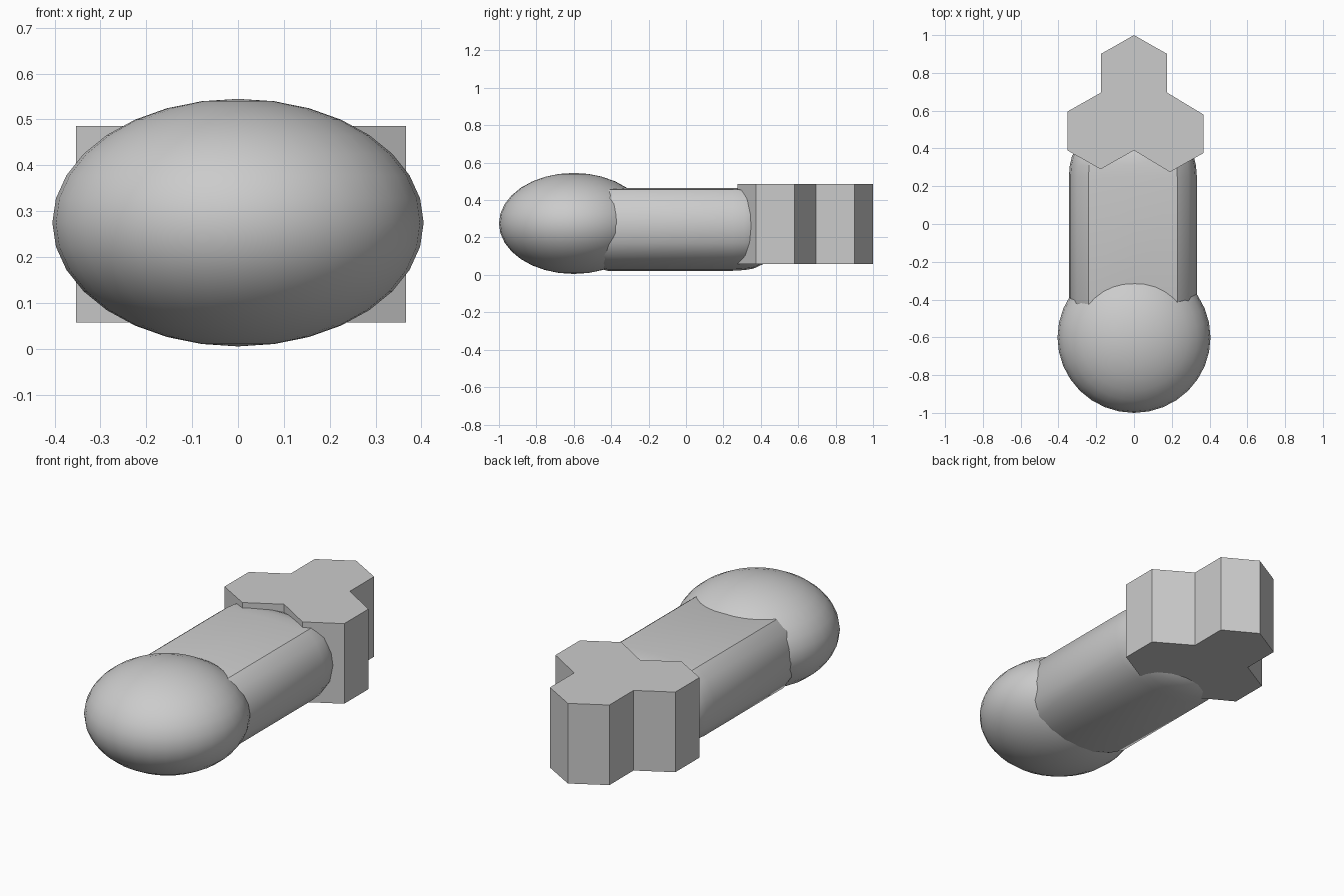
import bpy
import bmesh

if "Cube" in bpy.data.objects:
    bpy.data.objects.remove(bpy.data.objects["Cube"])


def finish(name, bm, smooth_angle=None):
    bmesh.ops.recalc_face_normals(bm, faces=bm.faces)
    mesh = bpy.data.meshes.new(name)
    bm.to_mesh(mesh)
    bm.free()
    obj = bpy.data.objects.new(name, mesh)
    bpy.context.collection.objects.link(obj)
    if smooth_angle:
        bpy.ops.object.select_all(action='DESELECT')
        obj.select_set(True)
        bpy.context.view_layer.objects.active = obj
        bpy.ops.object.shade_smooth_by_angle(angle=smooth_angle)
    return obj


# Rounded front end: a squashed sphere
bm = bmesh.new()
bmesh.ops.create_uvsphere(bm, u_segments=32, v_segments=16, radius=1)
for v in bm.verts:
    v.co = (v.co.x * 0.405, v.co.y * 0.4 - 0.6, v.co.z * 0.27 + 0.275)
finish("rounded_end", bm, 0.6)

# Shaft: flat-topped rounded section lofted along y, tapering at both ends
half = [(0, 0.465), (0.235, 0.457), (0.295, 0.41), (0.33, 0.33), (0.339, 0.26),
        (0.323, 0.17), (0.275, 0.1), (0.19, 0.055), (0.1, 0.03), (0, 0.022)]
section = half + [(-x, z) for x, z in reversed(half[1:-1])]
stations = [(-0.5, 0.9), (-0.42, 1), (0.25, 1), (0.31, 0.985),
            (0.36, 0.95), (0.41, 0.85), (0.43, 0.75)]
bm = bmesh.new()
rings = [[bm.verts.new((x * s - 0.006, y, 0.25 + (z - 0.25) * s)) for x, z in section]
         for y, s in stations]
n = len(section)
for a, b in zip(rings, rings[1:]):
    for i in range(n):
        j = (i + 1) % n
        bm.faces.new((a[i], a[j], b[j], b[i]))
bm.faces.new(rings[0])
bm.faces.new(rings[-1])
finish("shaft", bm, 0.6)

# Back block: outline of three joined hexagons, extruded upward
outline = [(0, 0.39), (0.19, 0.275), (0.367, 0.375), (0.367, 0.58), (0.176, 0.695),
           (0.176, 0.9), (0, 1), (-0.176, 0.9), (-0.176, 0.695), (-0.353, 0.595),
           (-0.353, 0.39), (-0.177, 0.29)]
bm = bmesh.new()
base = bm.faces.new([bm.verts.new((x, y, 0.057)) for x, y in outline])
res = bmesh.ops.extrude_face_region(bm, geom=[base], use_keep_orig=True)
for g in res["geom"]:
    if isinstance(g, bmesh.types.BMVert):
        g.co.z = 0.486
finish("hexagon_block", bm)
